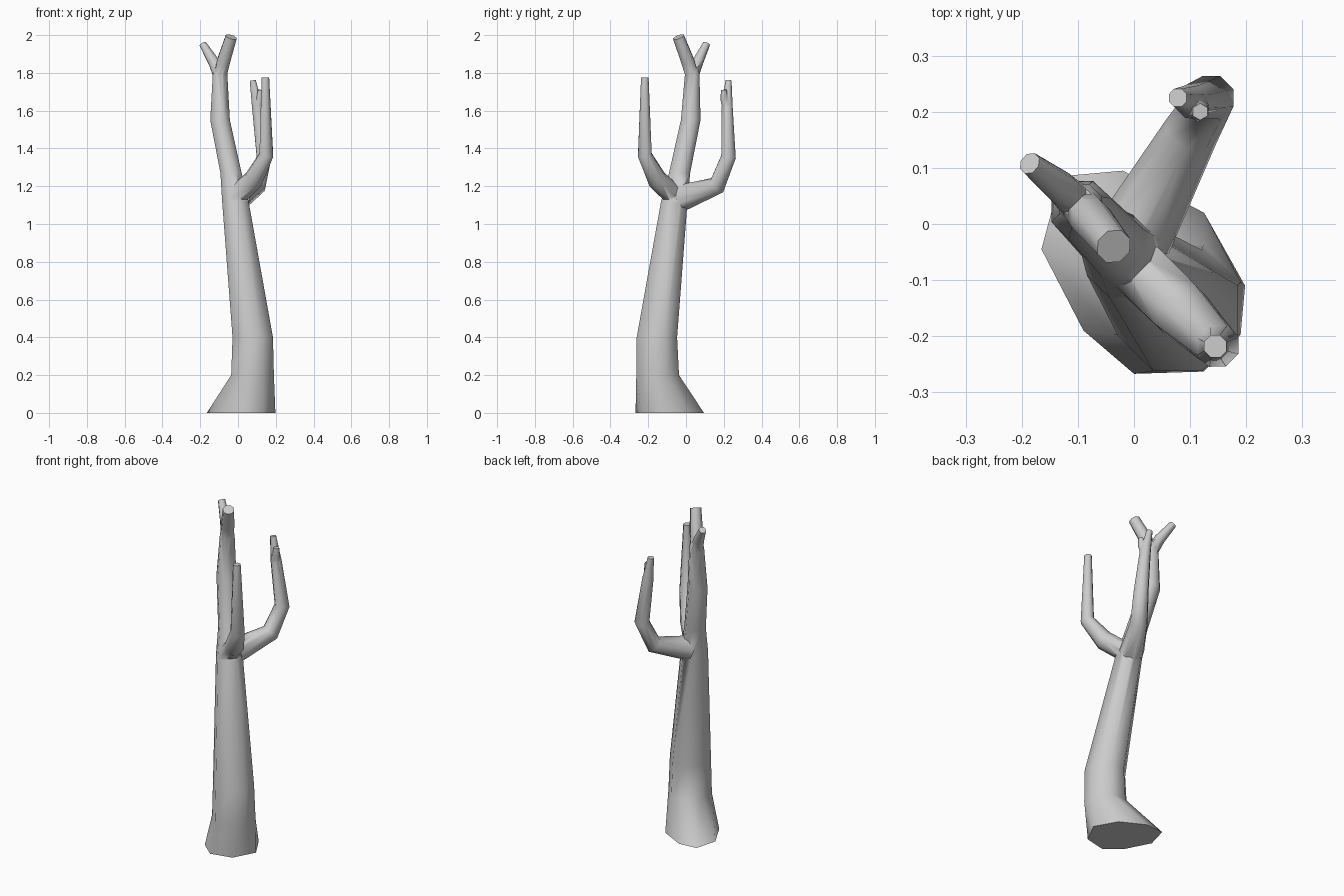
import bpy, bmesh, math
from mathutils import Vector

if "Cube" in bpy.data.objects:
    bpy.data.objects.remove(bpy.data.objects["Cube"])

UP = Vector((0, 0, 1))


def limb(name, stations, sides=8, flat=False, base=None):
    """Skin rings (x, y, z, radius) along a path; base is an optional ground outline."""
    bm = bmesh.new()
    pts = [Vector(s[:3]) for s in stations]
    rings = []
    if base:
        rings.append([bm.verts.new((x, y, 0)) for x, y in base])
    for i, (p, s) in enumerate(zip(pts, stations)):
        a, b = pts[max(i - 1, 0)], pts[min(i + 1, len(pts) - 1)]
        t = (p - a).normalized() + (b - p).normalized()
        q = UP.rotation_difference(UP if flat else t.normalized())
        ring = []
        for k in range(sides):
            ang = math.tau * (k + 0.5) / sides
            r = s[3] / math.cos(math.pi / sides)
            ring.append(bm.verts.new(p + q @ Vector((r * math.cos(ang), r * math.sin(ang), 0))))
        rings.append(ring)
    for lo, hi in zip(rings, rings[1:]):
        for k in range(sides):
            n = (k + 1) % sides
            bm.faces.new((lo[k], lo[n], hi[n], hi[k]))
    bm.faces.new(rings[0][::-1])
    bm.faces.new(rings[-1])
    bmesh.ops.recalc_face_normals(bm, faces=bm.faces)
    me = bpy.data.meshes.new(name)
    bm.to_mesh(me)
    bm.free()
    ob = bpy.data.objects.new(name, me)
    bpy.context.collection.objects.link(ob)
    return ob


# Trunk with flared root outline
roots = [(0.125, 0.02), (-0.02, 0.095), (-0.13, 0.085), (-0.165, -0.045),
         (-0.09, -0.19), (0.0, -0.267), (0.13, -0.238), (0.198, -0.11)]
trunk = limb("tree_trunk", [
    (0.077, -0.15, 0.20, 0.113), (0.078, -0.154, 0.40, 0.107),
    (-0.014, -0.062, 1.12, 0.070), (-0.037, -0.034, 1.27, 0.056),
    (-0.095, 0.025, 1.55, 0.052), (-0.095, 0.033, 1.80, 0.038),
    (-0.095, 0.033, 1.83, 0.028)], flat=True, base=roots)

# Branches and forked tips
branches = [
    limb("front_branch", [(-0.02, -0.052, 1.14, 0.052), (0.083, -0.153, 1.235, 0.050),
                          (0.150, -0.218, 1.365, 0.037), (0.145, -0.218, 1.775, 0.020)]),
    limb("back_branch", [(0.0, -0.02, 1.14, 0.065), (0.102, 0.165, 1.205, 0.046),
                         (0.138, 0.225, 1.355, 0.039), (0.103, 0.218, 1.62, 0.029),
                         (0.078, 0.225, 1.76, 0.016)]),
    limb("back_twig", [(0.104, 0.217, 1.60, 0.018), (0.115, 0.203, 1.66, 0.018),
                       (0.118, 0.200, 1.71, 0.013)], sides=6),
    limb("top_fork_right", [(-0.095, 0.033, 1.775, 0.032), (-0.077, 0.010, 1.86, 0.035),
                            (-0.036, -0.040, 1.99, 0.030)]),
    limb("top_fork_left", [(-0.093, 0.030, 1.77, 0.032), (-0.130, 0.064, 1.86, 0.028),
                           (-0.186, 0.108, 1.952, 0.019)]),
]

# Fuse every limb into the trunk
bpy.context.view_layer.objects.active = trunk
for b in branches:
    m = trunk.modifiers.new("fuse", 'BOOLEAN')
    m.operation, m.solver, m.object = 'UNION', 'EXACT', b
    bpy.ops.object.modifier_apply(modifier=m.name)
    bpy.data.objects.remove(b)

# Smooth bark, sharp cut ends
bpy.ops.object.select_all(action='DESELECT')
trunk.select_set(True)
bpy.ops.object.shade_smooth_by_angle(angle=math.radians(60))
